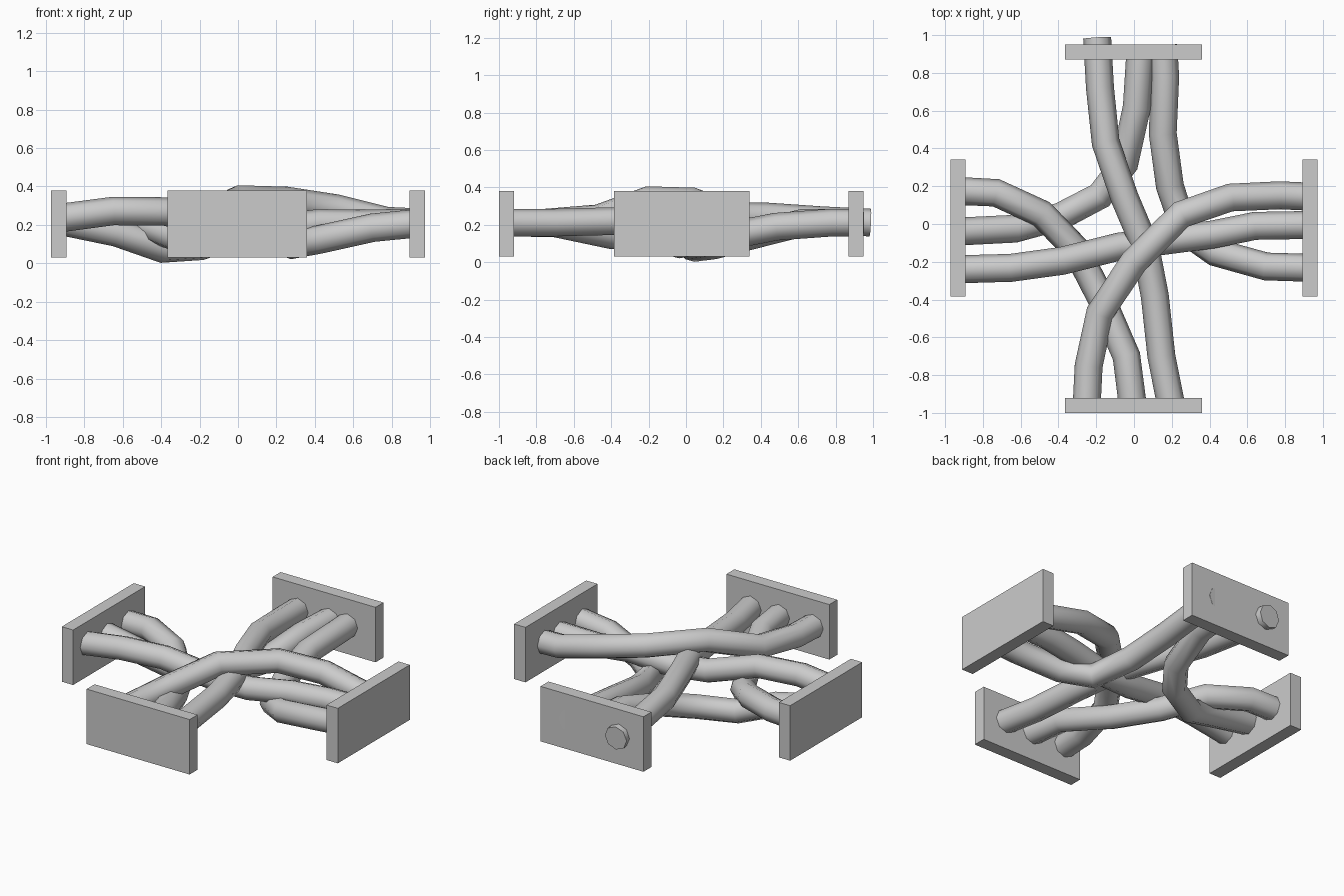
import bpy, math

RADIUS = 0.074


def add_plate(name, loc, size):
    bpy.ops.mesh.primitive_cube_add(size=1, location=loc)
    ob = bpy.context.object
    ob.name = name
    ob.scale = size
    bpy.ops.object.transform_apply(location=False, rotation=False, scale=True)


def add_tube(name, path):
    # eight-sided pipe swept along a polyline
    cu = bpy.data.curves.new(name, 'CURVE')
    cu.dimensions = '3D'
    cu.bevel_depth = RADIUS
    cu.bevel_resolution = 2
    cu.use_fill_caps = True
    sp = cu.splines.new('POLY')
    sp.points.add(len(path) - 1)
    for p, co in zip(sp.points, path):
        p.co = (*co, 1)
    ob = bpy.data.objects.new(name, cu)
    bpy.context.collection.objects.link(ob)
    bpy.ops.object.select_all(action='DESELECT')
    ob.select_set(True)
    bpy.context.view_layer.objects.active = ob
    bpy.ops.object.convert(target='MESH')
    bpy.ops.object.shade_smooth_by_angle(angle=math.radians(50))


# end plates
for side, s in (("left", -1), ("right", 1)):
    add_plate(side + "_plate", (s * 0.932, -0.022, 0.205), (0.08, 0.725, 0.35))
for side, y in (("front", -0.96), ("back", 0.91)):
    add_plate(side + "_plate", (-0.003, y, 0.205), (0.725, 0.08, 0.35))

# woven tubes
paths = {
    "tube_front_to_right": [
        (-0.25, -0.95, 0.212), (-0.24, -0.75, 0.212), (-0.18, -0.47, 0.235),
        (0.0, -0.2, 0.333), (0.25, 0.05, 0.325), (0.51, 0.14, 0.285),
        (0.77, 0.152, 0.22), (0.93, 0.145, 0.212)],
    "tube_back_to_front": [
        (-0.195, 0.985, 0.212), (-0.18, 0.72, 0.225), (-0.15, 0.43, 0.245),
        (-0.05, 0.14, 0.25), (0.06, -0.12, 0.235), (0.11, -0.38, 0.22),
        (0.145, -0.7, 0.212), (0.195, -0.95, 0.212)],
    "tube_back_to_left": [
        (0.035, 0.93, 0.212), (0.015, 0.62, 0.21), (-0.05, 0.32, 0.135),
        (-0.18, 0.15, 0.09), (-0.39, 0.04, 0.075), (-0.63, -0.025, 0.16),
        (-0.93, -0.04, 0.222)],
    "tube_back_to_right": [
        (0.155, 0.948, 0.212), (0.165, 0.78, 0.212), (0.152, 0.48, 0.19),
        (0.19, 0.2, 0.135), (0.27, -0.04, 0.095), (0.43, -0.15, 0.125),
        (0.7, -0.225, 0.185), (0.93, -0.232, 0.208)],
    "tube_left_to_right": [
        (-0.93, -0.24, 0.235), (-0.65, -0.232, 0.272), (-0.38, -0.195, 0.27),
        (-0.08, -0.12, 0.19), (0.15, -0.09, 0.175), (0.42, -0.055, 0.208),
        (0.64, -0.01, 0.205), (0.93, -0.005, 0.21)],
    "tube_left_to_front": [
        (-0.93, 0.175, 0.215), (-0.73, 0.165, 0.22), (-0.49, 0.055, 0.2),
        (-0.31, -0.13, 0.13), (-0.17, -0.4, 0.145), (-0.04, -0.7, 0.208),
        (-0.008, -0.95, 0.212)],
}
for name, path in paths.items():
    add_tube(name, path)
